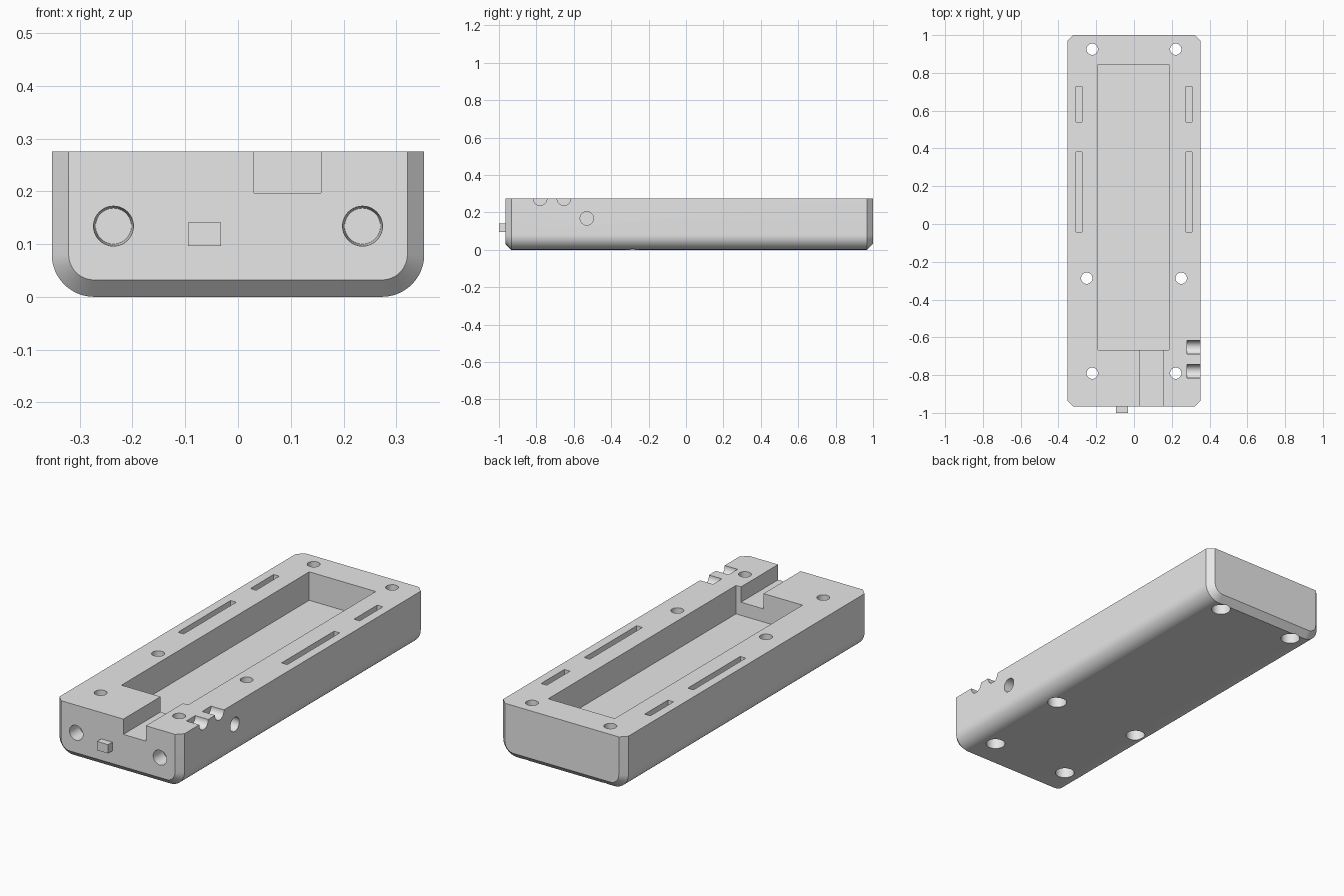
import bpy, bmesh
from math import pi, sin, cos
from mathutils import Matrix, Vector

cube = bpy.data.objects.get("Cube")
if cube:
    bpy.data.objects.remove(cube, do_unlink=True)

grey = bpy.data.materials.new("light_grey")
grey.use_nodes = True
colour = (0.8, 0.8, 0.8, 1)
grey.diffuse_color = colour
grey.node_tree.nodes["Principled BSDF"].inputs["Base Color"].default_value = colour

HALF, TOP, FRONT, BACK = 0.353, 0.275, -0.966, 1.0
CHAMFER, ROUND = 0.032, 0.08


def add_object(name, bm):
    bmesh.ops.recalc_face_normals(bm, faces=bm.faces)
    mesh = bpy.data.meshes.new(name)
    bm.to_mesh(mesh)
    bm.free()
    mesh.materials.append(grey)
    obj = bpy.data.objects.new(name, mesh)
    bpy.context.collection.objects.link(obj)
    return obj


def box(name, low, high):
    low, high = Vector(low), Vector(high)
    bm = bmesh.new()
    matrix = Matrix.Translation((low + high) / 2) @ Matrix.Diagonal((*(high - low), 1))
    bmesh.ops.create_cube(bm, size=1, matrix=matrix)
    return add_object(name, bm)


def cylinder(name, start, end, r1, r2=None):
    start, end = Vector(start), Vector(end)
    axis = end - start
    turn = Vector((0, 0, 1)).rotation_difference(axis).to_matrix().to_4x4()
    bm = bmesh.new()
    bmesh.ops.create_cone(bm, cap_ends=True, segments=40, radius1=r1,
                          radius2=r2 or r1, depth=axis.length,
                          matrix=Matrix.Translation((start + end) / 2) @ turn)
    return add_object(name, bm)


def section(bm, y, inset):
    """Cross-section with rounded lower corners, shrunk by the inset."""
    r, centre = ROUND - inset, HALF - ROUND
    right = [(centre + r * cos(a), ROUND - r * sin(a))
             for a in (i * pi / 24 for i in range(13))]
    pts = [(HALF - inset, TOP)] + right
    pts += [(-x, z) for x, z in reversed(pts)]
    return [bm.verts.new((x, y, z)) for x, z in pts]


# Body: four sections, giving chamfered ends
bm = bmesh.new()
rings = [section(bm, FRONT, CHAMFER), section(bm, FRONT + CHAMFER, 0),
         section(bm, BACK - CHAMFER, 0), section(bm, BACK, CHAMFER)]
for a, b in zip(rings, rings[1:]):
    for i in range(len(a)):
        j = (i + 1) % len(a)
        bm.faces.new((a[i], a[j], b[j], b[i]))
bm.faces.new(rings[0])
bm.faces.new(rings[-1])
body = add_object("case_body", bm)

# Main pocket and the cable channel at the front
cutters = [box("pocket_cutter", (-0.19, -0.667, 0.13), (0.185, 0.845, 0.4)),
           box("channel_cutter", (0.03, -1.1, 0.197), (0.157, -0.6, 0.4))]

for side in (-1, 1):
    # Long and short slits in the rim
    for y0, y1 in ((-0.043, 0.38), (0.54, 0.727)):
        cutters.append(box("slit_cutter", (side * 0.292 - 0.016, y0, 0.195),
                           (side * 0.292 + 0.016, y1, 0.4)))
    # Screw holes with wider recesses underneath
    for x, y in ((0.221, 0.925), (0.25, -0.287), (0.221, -0.79)):
        cutters.append(cylinder("screw_cutter", (side * x, y, -0.1), (side * x, y, 0.4), 0.03))
        cutters.append(cylinder("recess_cutter", (side * x, y, -0.1), (side * x, y, 0.08), 0.046))
    # Tapered sockets in the front
    cutters.append(cylinder("socket_cutter", (side * 0.236, FRONT - 0.002, 0.134),
                            (side * 0.236, FRONT + 0.075, 0.134), 0.038, 0.034))

# Half-round notches and a round socket on the left side
for y, z in ((-0.78, 0.273), (-0.653, 0.273), (-0.53, 0.168)):
    cutters.append(cylinder("side_cutter", (0.28, y, z), (0.45, y, z), 0.036))

for cutter in cutters:
    cutter.hide_render = True
    mod = body.modifiers.new("cut", 'BOOLEAN')
    mod.operation = 'DIFFERENCE'
    mod.solver = 'EXACT'
    mod.object = cutter

# Apply the cuts and drop the cutters
bpy.context.view_layer.update()
graph = bpy.context.evaluated_depsgraph_get()
result = bpy.data.meshes.new_from_object(body.evaluated_get(graph))
body.modifiers.clear()
body.data = result
for cutter in cutters:
    bpy.data.objects.remove(cutter, do_unlink=True)

# Small peg on the front
box("front_peg", (-0.095, -1.0, 0.096), (-0.032, FRONT + 0.01, 0.141))

bpy.ops.object.select_all(action='DESELECT')
body.select_set(True)
bpy.context.view_layer.objects.active = body
bpy.ops.object.shade_smooth_by_angle(angle=pi / 6)
